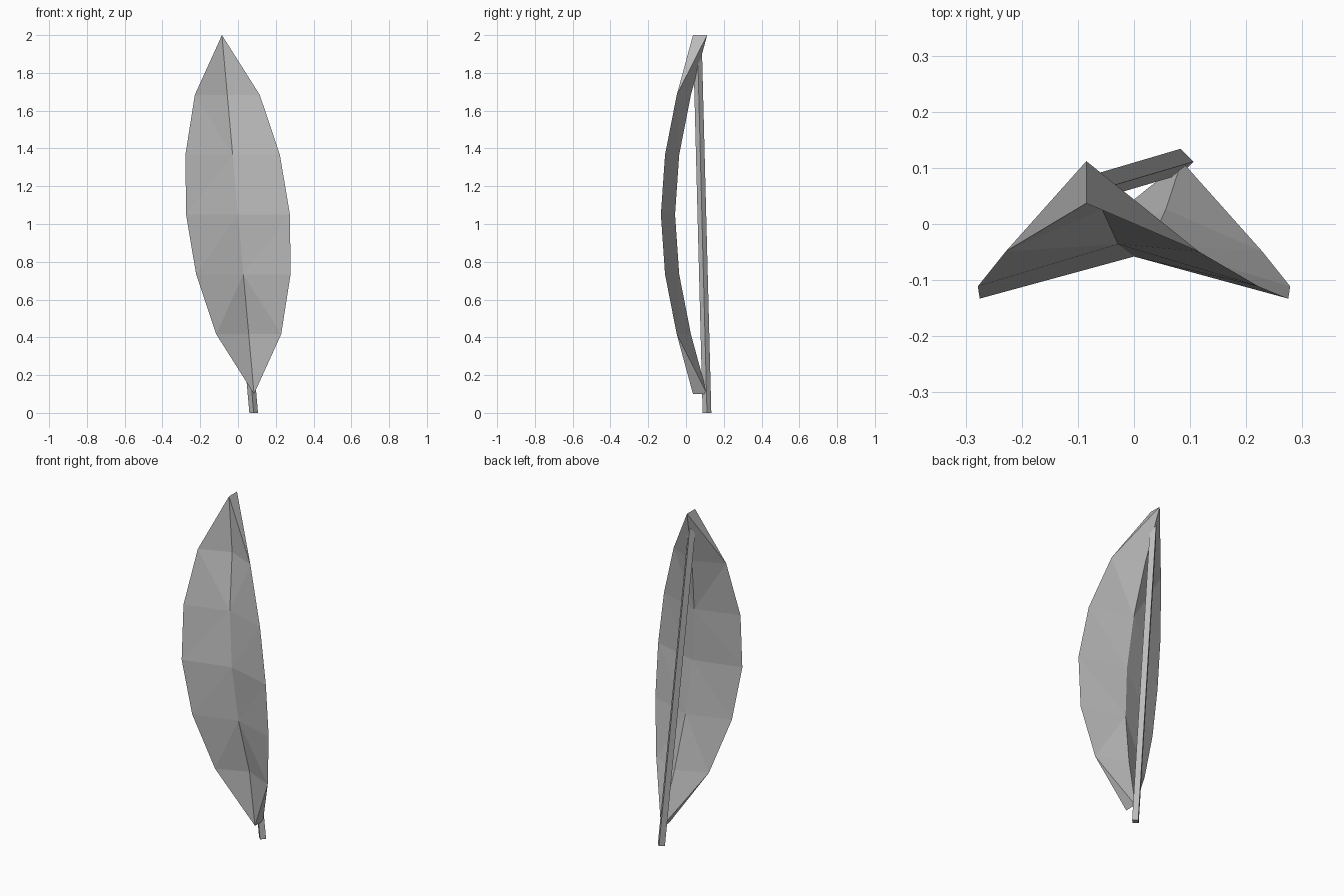
import bpy
import bmesh
from mathutils import Vector

cube = bpy.data.objects.get("Cube")
if cube:
    bpy.data.objects.remove(cube)

grey = bpy.data.materials.new("plain grey")
grey.use_nodes = True
color = (0.5, 0.5, 0.5, 1)
grey.diffuse_color = color
grey.node_tree.nodes["Principled BSDF"].inputs["Base Color"].default_value = color


def finish(bm, name):
    bmesh.ops.recalc_face_normals(bm, faces=bm.faces)
    mesh = bpy.data.meshes.new(name)
    bm.to_mesh(mesh)
    bm.free()
    mesh.materials.append(grey)
    obj = bpy.data.objects.new(name, mesh)
    bpy.context.collection.objects.link(obj)
    return obj


# Curved blade: seven level rows, leaning sideways, folded along a spine
LEAN, FOLD = 0.085, 0.075
half_width = [0, 0.172, 0.25, 0.275]
spine_y = [0.112, 0.026, -0.036, -0.058]

bm = bmesh.new()
spine, sides = [], {-1: [], 1: []}
for row in range(7):
    k = min(row, 6 - row)
    s = (row - 3) / 3
    x, y, z = LEAN * s, spine_y[k], 1.05 - 0.95 * s
    spine.append(bm.verts.new((x, y, z)))
    if k == 0:
        tip = bm.verts.new((x, y - FOLD, z))
    for side in sides:
        sides[side].append(tip if k == 0 else bm.verts.new(
            (x + side * half_width[k], y - FOLD, z)))

for edge in sides.values():
    # Middle strips, split along the shorter diagonal
    for i in range(1, 5):
        a, b, c, d = spine[i], spine[i + 1], edge[i + 1], edge[i]
        if (a.co - c.co).length < (b.co - d.co).length:
            bm.faces.new((a, b, c))
            bm.faces.new((a, c, d))
        else:
            bm.faces.new((a, b, d))
            bm.faces.new((b, c, d))
    # Closed wedge at each tip: front, back and outer face
    for end, inner in ((0, 1), (6, 5)):
        point, back = edge[end], spine[end]
        bm.faces.new((point, spine[inner], edge[inner]))
        bm.faces.new((back, spine[inner], edge[inner]))
        bm.faces.new((point, back, edge[inner]))
finish(bm, "curved_blade")

# Straight four-sided shaft behind the blade
bm = bmesh.new()
R = 0.023
rings = []
for centre in (Vector((0.083, 0.111, 0)), Vector((-0.083, 0.062, 1.9))):
    rings.append([bm.verts.new(centre + Vector(offset)) for offset in
                  ((R, 0, 0), (0, R, 0), (-R, 0, 0), (0, -R, 0))])
for i in range(4):
    j = (i + 1) % 4
    bm.faces.new((rings[0][i], rings[0][j], rings[1][j], rings[1][i]))
for ring in rings:
    bm.faces.new(ring)
finish(bm, "shaft")
